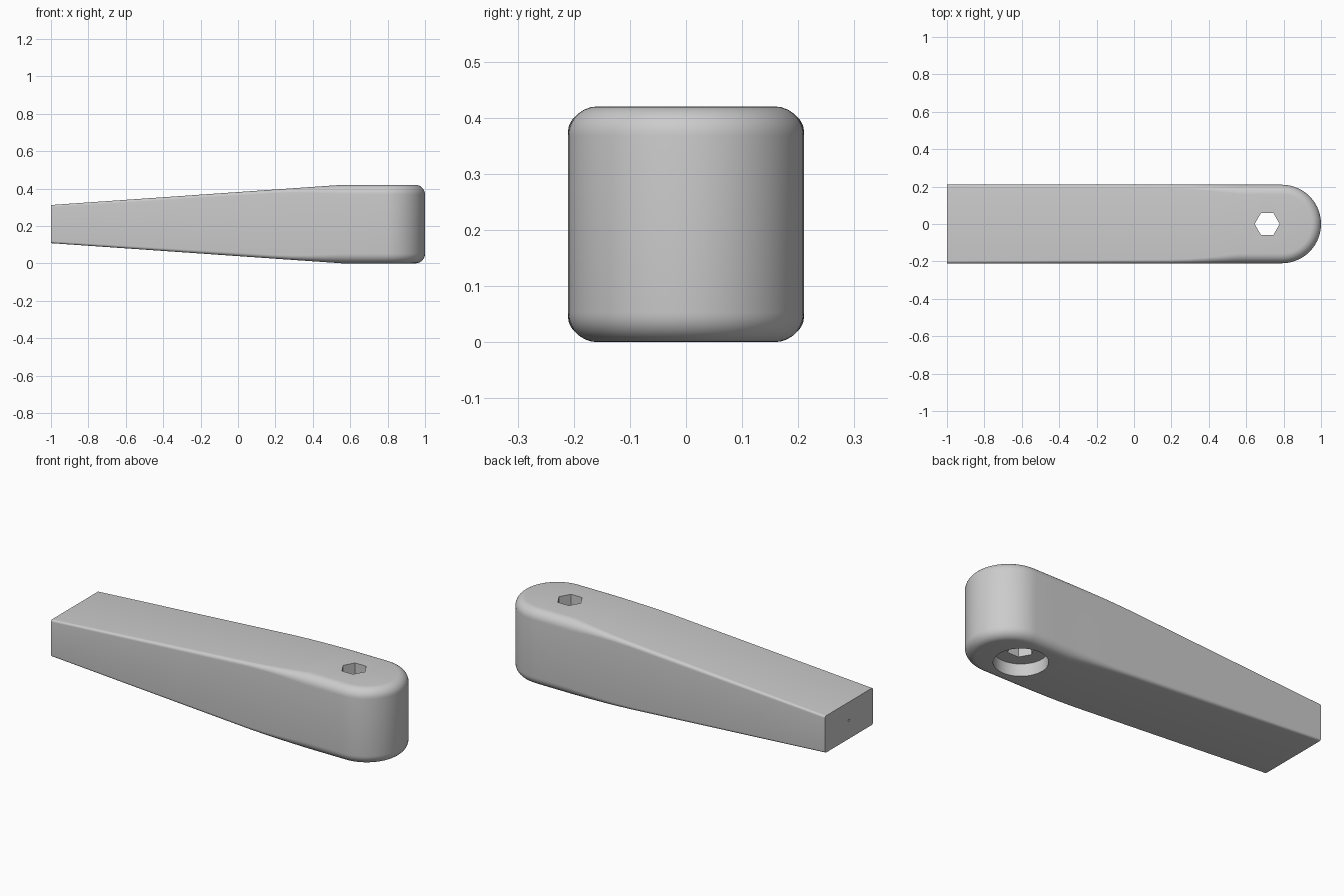
import bpy, bmesh, math

cube = bpy.data.objects.get("Cube")
if cube:
    bpy.data.objects.remove(cube, do_unlink=True)

W = 0.21          # half width and end radius
CAP_X = W * -1 + 1
BEND_X = 0.56     # where the taper starts
HOLE_X = 0.712
MID_Z = 0.21

grey = bpy.data.materials.new("plain grey")
grey.use_nodes = True
grey.diffuse_color = (0.6, 0.6, 0.6, 1)
grey.node_tree.nodes["Principled BSDF"].inputs["Base Color"].default_value = (0.6, 0.6, 0.6, 1)


def half_height(x):
    t = max(0, BEND_X - x) / (BEND_X + 1)
    return W - 0.108 * t


def edge_radius(x):
    if x >= BEND_X:
        return 0.052
    if x >= 0.2:
        return 0.02 + 0.032 * ((x - 0.2) / (BEND_X - 0.2)) ** 1.5
    return 0.011 + 0.009 * (x + 1) / 1.2


# Plan outline: straight side, round end, straight side (x, y, normal)
side = [-1, -0.6, -0.2, 0.1, 0.2, 0.3, 0.38, 0.46, BEND_X, 0.68]
outline = [(x, -W, 0, -1) for x in side]
for i in range(29):
    a = math.pi * (i / 28 - 0.5)
    c, s = math.cos(a), math.sin(a)
    outline.append((CAP_X + W * c, W * s, c, s))
outline += [(x, W, 0, 1) for x in reversed(side)]
n = len(outline)

# Tapered handle body, built as stacked rings with rounded rims
bm = bmesh.new()
steps = 7
levels = [(-1, i / steps) for i in range(steps, -1, -1)] + [(1, i / steps) for i in range(steps + 1)]
rings = []
for sign, f in levels:
    a = f * math.pi / 2
    ring = []
    for x, y, nx, ny in outline:
        r = edge_radius(x)
        inset = r * (1 - math.cos(a))
        z = MID_Z + sign * (half_height(x) - r * (1 - math.sin(a)))
        ring.append(bm.verts.new((x - nx * inset, y - ny * inset, z)))
    rings.append(ring)
for low, high in zip(rings, rings[1:]):
    for i in range(n - 1):
        bm.faces.new((low[i], low[i + 1], high[i + 1], high[i]))
for ring in (rings[0], rings[-1]):
    for i in range(n // 2):
        j = n - 1 - i
        quad = [ring[i], ring[i + 1], ring[j - 1], ring[j]]
        bm.faces.new(list(dict.fromkeys(quad)))
bm.faces.new([r[0] for r in rings] + [r[-1] for r in reversed(rings)])
bmesh.ops.recalc_face_normals(bm, faces=bm.faces)
mesh = bpy.data.meshes.new("handle_body")
bm.to_mesh(mesh)
bm.free()
body = bpy.data.objects.new("handle_body", mesh)
bpy.context.collection.objects.link(body)
mesh.materials.append(grey)


def cut(name, sides, radius, depth, location, rotation=(0, 0, 0)):
    bpy.ops.mesh.primitive_cylinder_add(vertices=sides, radius=radius, depth=depth,
                                        location=location, rotation=rotation)
    cutter = bpy.context.object
    cutter.name = name
    cutter.hide_render = True
    cutter.data.materials.append(grey)
    bpy.ops.object.select_all(action='DESELECT')
    body.select_set(True)
    bpy.context.view_layer.objects.active = body
    mod = body.modifiers.new(name, 'BOOLEAN')
    mod.operation = 'DIFFERENCE'
    mod.solver = 'EXACT'
    mod.object = cutter
    bpy.ops.object.modifier_apply(modifier=mod.name)
    bpy.data.objects.remove(cutter, do_unlink=True)


# Hexagonal through hole, round recess below, tiny dimple in the flat end
cut("hex_hole", 6, 0.067, 1, (HOLE_X, 0, MID_Z), (0, 0, math.pi / 6))
cut("round_recess", 40, 0.134, 0.136, (HOLE_X, 0, 0))
cut("end_dimple", 10, 0.007, 0.04, (-1, 0, MID_Z), (0, math.pi / 2, 0))

bpy.ops.object.shade_smooth_by_angle(angle=math.radians(30))
